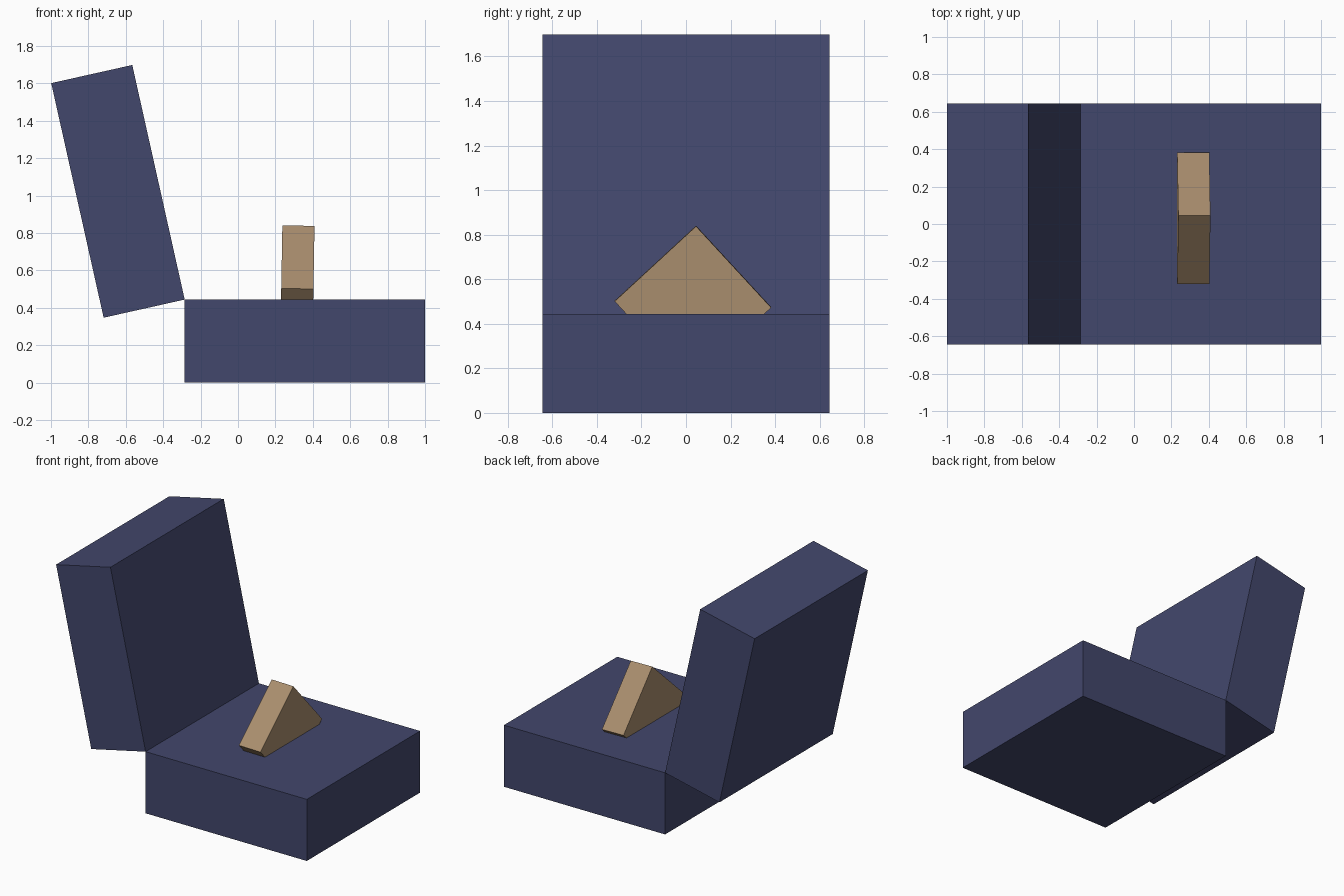
import bpy
from math import radians, sin, cos

if "Cube" in bpy.data.objects:
    bpy.data.objects.remove(bpy.data.objects["Cube"])

L, T, W = 1.285, 0.444, 1.29      # tray length, depth, width
A = radians(12.6)                 # how far the open lid leans back
HINGE_X = 1.0 - L


def material(name, color):
    m = bpy.data.materials.new(name)
    m.diffuse_color = (*color, 1)
    m.use_nodes = True
    m.node_tree.nodes["Principled BSDF"].inputs["Base Color"].default_value = m.diffuse_color
    return m


def box(name, size, centre, mat, rot=(0, 0, 0)):
    bpy.ops.mesh.primitive_cube_add(size=1, location=centre, rotation=rot)
    ob = bpy.context.object
    ob.name = name
    ob.scale = size
    bpy.ops.object.transform_apply(location=False, rotation=False, scale=True)
    ob.data.materials.append(mat)
    return ob


navy = material("navy", (0.055, 0.063, 0.15))
tan = material("tan", (0.40, 0.27, 0.155))

# Lower half of the case
box("case_base", (L, W, T), (HINGE_X + L / 2, 0, T / 2), navy)

# Open lid, swung about the shared hinge edge
lid_x = HINGE_X - sin(A) * L / 2 - cos(A) * T / 2
lid_z = T + cos(A) * L / 2 - sin(A) * T / 2
box("case_lid", (T, W, L), (lid_x, 0, lid_z), navy, (0, -A, 0))

# Square block standing on its corner, sunk into the base
box("corner_block", (0.172, 0.497, 0.497), (0.317, 0.031, 0.488), tan,
    (radians(42.7), radians(1), 0))
